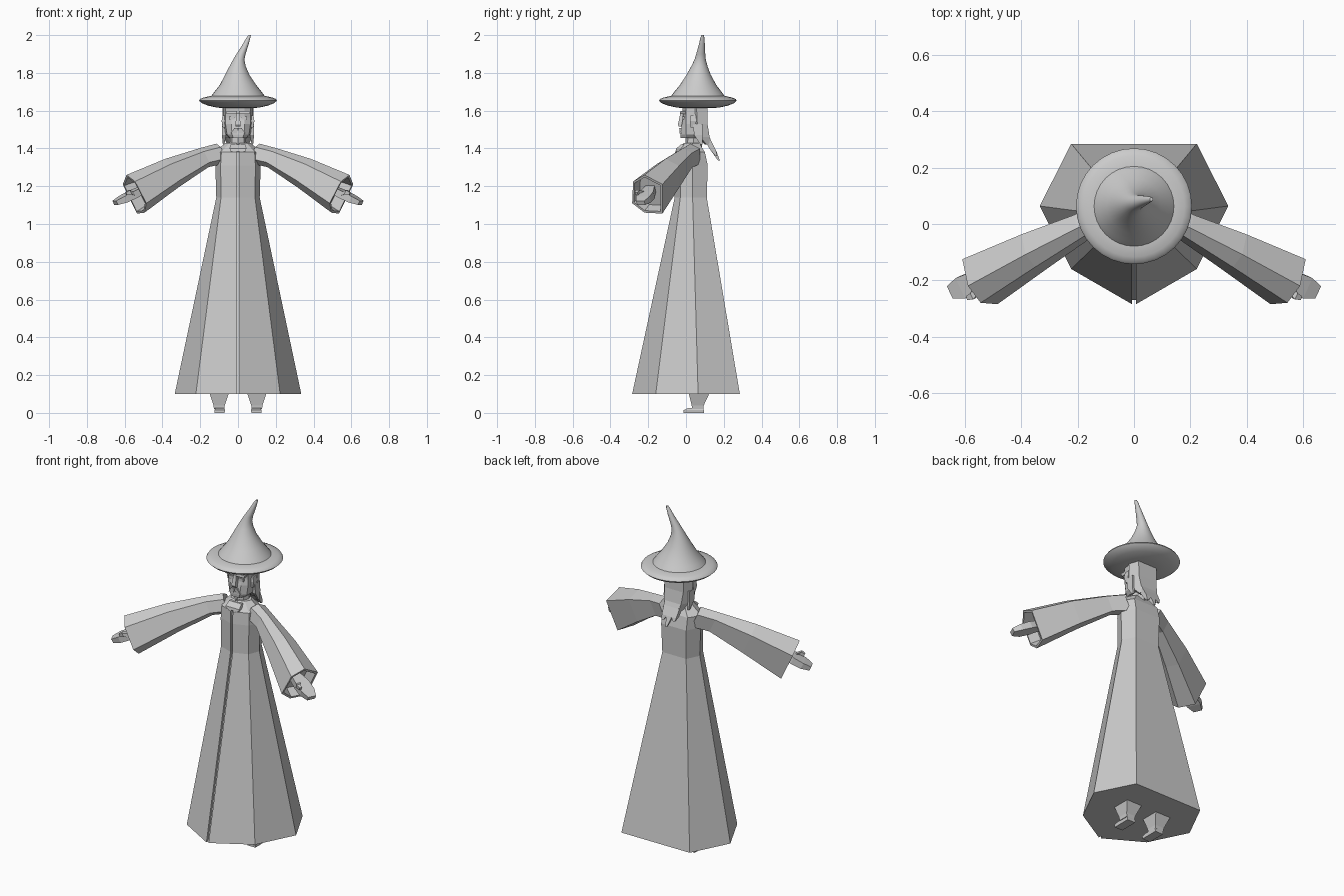
import bpy, bmesh, math
from mathutils import Vector


def loft(name, rings, mirror=False, smooth=False):
    """Skin a stack of closed rings, cap both ends, optionally mirror across x."""
    bm = bmesh.new()
    loops = [[bm.verts.new(p) for p in r] for r in rings]
    n = len(loops[0])
    for a, b in zip(loops, loops[1:]):
        for i in range(n):
            j = (i + 1) % n
            bm.faces.new((a[i], a[j], b[j], b[i]))
    bm.faces.new(loops[0][::-1])
    bm.faces.new(loops[-1])
    bmesh.ops.recalc_face_normals(bm, faces=bm.faces)
    me = bpy.data.meshes.new(name)
    bm.to_mesh(me)
    bm.free()
    ob = bpy.data.objects.new(name, me)
    bpy.context.collection.objects.link(ob)
    if mirror:
        ob.modifiers.new("mirror", 'MIRROR').use_clip = False
    if smooth:
        bpy.ops.object.select_all(action='DESELECT')
        ob.select_set(True)
        bpy.context.view_layer.objects.active = ob
        bpy.ops.object.shade_smooth_by_angle(angle=math.radians(35))
    return ob


def circle(cx, cy, z, r, n=32):
    return [(cx + r * math.cos(2 * math.pi * i / n),
             cy + r * math.sin(2 * math.pi * i / n), z) for i in range(n)]


def rect(cx, cy, z, hx, hy):
    return [(cx - hx, cy - hy, z), (cx + hx, cy - hy, z),
            (cx + hx, cy + hy, z), (cx - hx, cy + hy, z)]


def symmetric(z, half):
    """Ring from the right-hand half of a section, listed front to back."""
    return [(x, y, z) for x, y in half] + [(-x, y, z) for x, y in reversed(half)]


# Robe: seven sides with a narrow recessed seam down the front
def robe_ring(z, yf, xs, ys, w, sy, xb, yb):
    s = 0.007
    return symmetric(z, [(s, yf + 0.015), (s, yf), (xs, ys), (w, sy), (xb, yb)])


loft("robe", [
    robe_ring(0.10, -0.285, 0.223, -0.16, 0.335, 0.064, 0.223, 0.285),
    robe_ring(1.14, -0.060, 0.090, -0.03, 0.115, 0.035, 0.078, 0.110),
    robe_ring(1.31, -0.062, 0.092, -0.03, 0.120, 0.035, 0.082, 0.115),
    robe_ring(1.38, -0.058, 0.088, -0.025, 0.125, 0.035, 0.080, 0.100),
    robe_ring(1.43, -0.012, 0.045, 0.00, 0.065, 0.035, 0.040, 0.070)])

# Sleeves: six-sided flare with a hollow cuff
cuff = [Vector(p) for p in ((0.59, -0.22, 1.26), (0.61, -0.125, 1.21),
                            (0.535, -0.125, 1.055), (0.495, -0.22, 1.06),
                            (0.485, -0.285, 1.11), (0.545, -0.28, 1.225))]
mid = sum(cuff, Vector()) / 6


def sleeve_ring(center, scale):
    return [Vector(center) + (p - mid) * scale for p in cuff]


loft("sleeve", [
    sleeve_ring((0.09, 0.03, 1.37), 0.52),
    sleeve_ring((0.18, -0.01, 1.348), 0.50),
    sleeve_ring((0.35, -0.10, 1.265), 0.75),
    cuff,
    sleeve_ring(mid, 0.88),
    sleeve_ring(mid - Vector((0.05, -0.024, -0.024)), 0.80)], mirror=True)


# Hands: flat tapered mitt and a small thumb
def limb_ring(c, width, thick):
    c, side, up = Vector(c), Vector((0.42, 0.9, 0)), Vector((0.4, -0.2, 0.9))
    return [c + side * a * width + up * b * thick
            for a, b in ((-1, -1), (1, -1), (1, 1), (-1, 1))]


loft("hand", [limb_ring((0.49, -0.185, 1.19), 0.025, 0.018),
              limb_ring((0.56, -0.205, 1.155), 0.040, 0.020),
              limb_ring((0.61, -0.225, 1.13), 0.040, 0.018),
              limb_ring((0.65, -0.24, 1.112), 0.024, 0.012)], mirror=True)
loft("thumb", [limb_ring((0.55, -0.225, 1.16), 0.014, 0.013),
               limb_ring((0.572, -0.255, 1.168), 0.012, 0.012),
               limb_ring((0.592, -0.262, 1.16), 0.007, 0.008)], mirror=True)

# Feet: tapered legs with flat shoes
loft("leg", [rect(0.10, 0.062, 0.02, 0.027, 0.030),
             rect(0.10, 0.062, 0.04, 0.030, 0.032),
             rect(0.10, 0.07, 0.11, 0.053, 0.057)], mirror=True)
loft("shoe", [rect(0.097, 0.04, 0.0, 0.026, 0.054),
              rect(0.097, 0.04, 0.014, 0.028, 0.054),
              rect(0.097, 0.05, 0.025, 0.024, 0.040)], mirror=True)

# Neck and folded collar
loft("neck", [circle(0, 0.04, 1.38, 0.045, 8), circle(0, 0.04, 1.50, 0.042, 8)])
loft("collar", [rect(0, -0.025, 1.385, 0.040, 0.030),
                rect(0, -0.022, 1.40, 0.045, 0.030),
                rect(0, 0.000, 1.422, 0.040, 0.025)])

# Head
loft("head", [
    symmetric(1.455, [(0.025, -0.028), (0.042, 0.0), (0.045, 0.04), (0.035, 0.07)]),
    symmetric(1.475, [(0.032, -0.030), (0.058, 0.0), (0.066, 0.04), (0.050, 0.09)]),
    symmetric(1.530, [(0.035, -0.022), (0.066, 0.0), (0.076, 0.05), (0.055, 0.10)]),
    symmetric(1.565, [(0.035, -0.014), (0.066, 0.0), (0.076, 0.05), (0.060, 0.105)]),
    symmetric(1.640, [(0.035, -0.022), (0.068, 0.0), (0.076, 0.05), (0.060, 0.105)])])
loft("nose", [rect(0, -0.026, 1.515, 0.014, 0.012),
              rect(0, -0.030, 1.525, 0.014, 0.013),
              rect(0, -0.018, 1.585, 0.008, 0.012)])
loft("brow", [rect(0.034, -0.018, 1.582, 0.026, 0.014),
              rect(0.036, -0.016, 1.597, 0.030, 0.014)], mirror=True)
loft("eye", [rect(0.033, -0.010, 1.552, 0.015, 0.012),
             rect(0.033, -0.010, 1.570, 0.015, 0.012)], mirror=True)
loft("moustache", [rect(0.022, -0.024, 1.480, 0.016, 0.010),
                   rect(0.010, -0.026, 1.508, 0.010, 0.010)], mirror=True)
loft("ear", [rect(0.074, 0.035, 1.51, 0.006, 0.010),
             rect(0.078, 0.038, 1.545, 0.009, 0.018),
             rect(0.076, 0.038, 1.575, 0.006, 0.014)], mirror=True)

# Hair: back mass with tapering locks
loft("hair_back", [
    symmetric(1.63, [(0.070, 0.04), (0.082, 0.055), (0.062, 0.113)]),
    symmetric(1.53, [(0.070, 0.05), (0.084, 0.060), (0.062, 0.114)]),
    symmetric(1.46, [(0.060, 0.06), (0.078, 0.075), (0.055, 0.125)]),
    symmetric(1.42, [(0.040, 0.10), (0.055, 0.110), (0.040, 0.142)])])
loft("hair_lock", [rect(0.070, 0.062, 1.53, 0.013, 0.025),
                   rect(0.074, 0.065, 1.47, 0.011, 0.022),
                   rect(0.076, 0.082, 1.42, 0.004, 0.006)], mirror=True)
for k, (x, tip_x, tip_y, tip_z) in enumerate(((-0.03, -0.035, 0.16, 1.37),
                                              (0.0, 0.005, 0.175, 1.335),
                                              (0.03, 0.04, 0.16, 1.36))):
    loft("hair_tail_%d" % k, [rect(x, 0.110, 1.45, 0.022, 0.018),
                              rect(x, 0.145, 1.39, 0.017, 0.014),
                              rect(tip_x, tip_y, tip_z, 0.005, 0.005)])

# Hat: lens-shaped brim and a cone with a bent tip
loft("hat_brim", [circle(0, 0.063, z, r) for z, r in (
    (1.614, 0.085), (1.617, 0.115), (1.627, 0.160), (1.640, 0.192), (1.653, 0.206),
    (1.662, 0.200), (1.670, 0.180), (1.677, 0.148))], smooth=True)
loft("hat_cone", [circle(cx, cy, z, r) for z, cx, cy, r in (
    (1.670, 0.000, 0.063, 0.147), (1.700, 0.000, 0.063, 0.125),
    (1.735, 0.000, 0.064, 0.097), (1.790, -0.004, 0.067, 0.064),
    (1.835, -0.002, 0.071, 0.043), (1.870, 0.004, 0.075, 0.030),
    (1.900, 0.016, 0.078, 0.024), (1.950, 0.040, 0.084, 0.016),
    (1.988, 0.056, 0.087, 0.010), (2.000, 0.062, 0.088, 0.006))], smooth=True)
